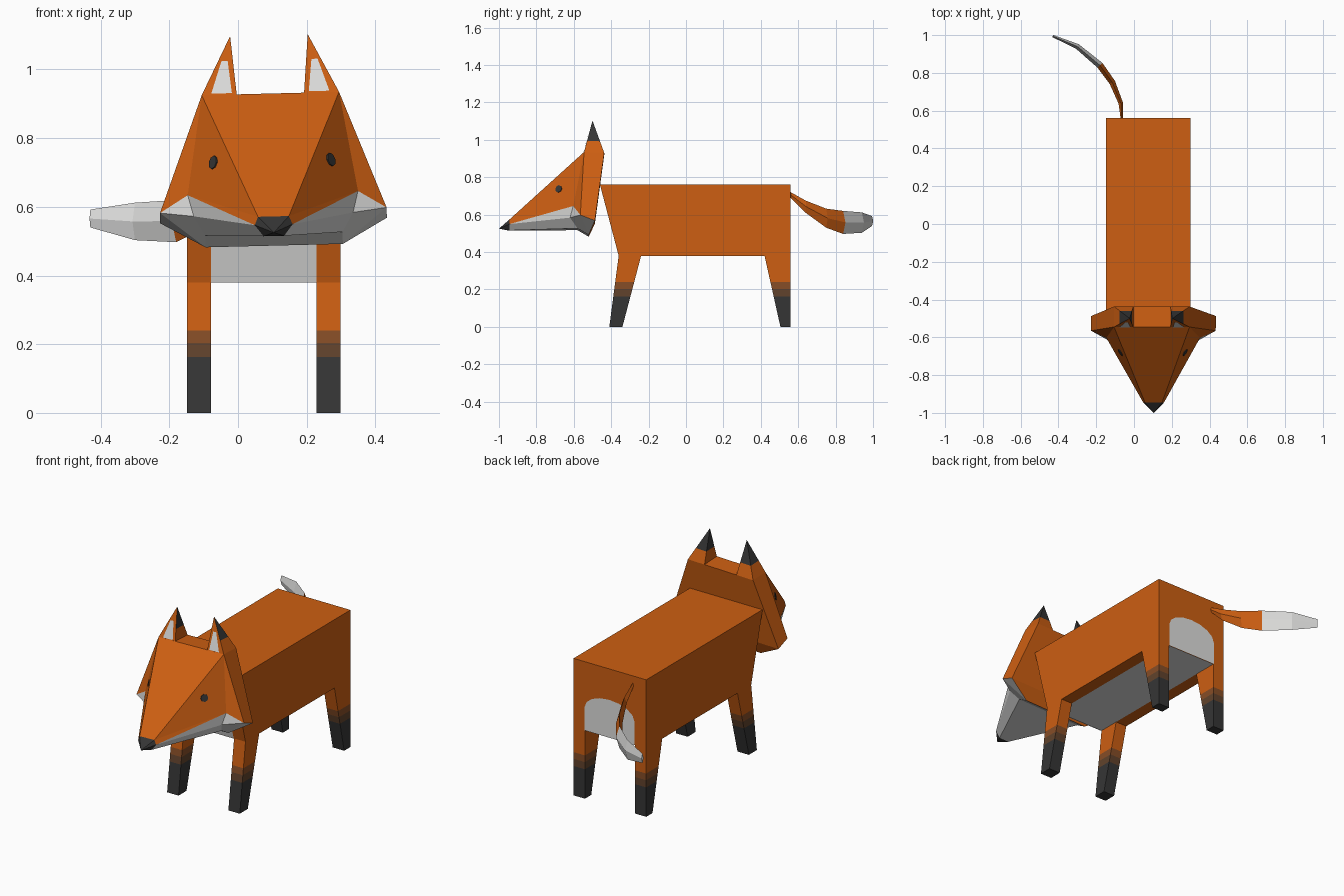
import bpy, bmesh, math
from mathutils import Vector, Matrix

cube = bpy.data.objects.get("Cube")
if cube:
    bpy.data.objects.remove(cube, do_unlink=True)


def material(name, rgb):
    m = bpy.data.materials.new(name)
    m.use_nodes = True
    m.diffuse_color = (*rgb, 1)
    m.node_tree.nodes["Principled BSDF"].inputs["Base Color"].default_value = (*rgb, 1)
    return m


COLOURS = {
    "orange": material("orange_fur", (0.61, 0.114, 0.006)),
    "white": material("white_fur", (0.73, 0.73, 0.72)),
    "brown": material("brown_fur", (0.24, 0.075, 0.02)),
    "dark_brown": material("dark_brown_fur", (0.12, 0.055, 0.025)),
    "black": material("black_fur", (0.036, 0.036, 0.036)),
}
NAMES = list(COLOURS)


def build(name, verts, faces, matrix=Matrix(), solid=True):
    """Make a flat-shaded object from points and (indices, colour) faces."""
    bm = bmesh.new()
    points = [bm.verts.new(matrix @ Vector(v)) for v in verts]
    for indices, colour in faces:
        bm.faces.new([points[i] for i in indices]).material_index = NAMES.index(colour)
    if solid:
        bmesh.ops.recalc_face_normals(bm, faces=bm.faces)
    mesh = bpy.data.meshes.new(name)
    bm.to_mesh(mesh)
    bm.free()
    for m in COLOURS.values():
        mesh.materials.append(m)
    obj = bpy.data.objects.new(name, mesh)
    bpy.context.collection.objects.link(obj)
    return obj


def loft(name, rings, colours, matrix=Matrix()):
    """Join rings of equal size; one colour per segment, caps take the end colours."""
    n = len(rings[0])
    faces = [(range(n), colours[0]),
             (range(n * (len(rings) - 1), n * len(rings)), colours[-1])]
    for r, colour in enumerate(colours):
        for i in range(n):
            j = (i + 1) % n
            faces.append(((r * n + i, r * n + j, r * n + n + j, r * n + n + i), colour))
    return build(name, [p for ring in rings for p in ring], faces, matrix)


def lettered(name, corners, one_side, middle, matrix):
    """Corners are capital letters, their mirror images small letters."""
    points = dict(corners)
    points.update({k.lower(): (-x, y, z) for k, (x, y, z) in corners.items()})
    keys = list(points)
    faces = [(f, c) for f, c in one_side] + [(f.swapcase(), c) for f, c in one_side] + middle
    build(name, [points[k] for k in keys], [([keys.index(k) for k in f], c) for f, c in faces], matrix)


# Torso, with a white belly strip between the legs
BODY = Matrix.Translation((0.075, 0, 0))
OUT, IN = 0.223, 0.153
side = [(-0.46, 0.76), (0.56, 0.76), (0.56, 0.38), (-0.36, 0.38)]
torso = loft("torso", [[(x, y, z) for y, z in side] for x in (-OUT, -IN, IN, OUT)],
             ["orange"] * 3, BODY)
for p in torso.data.polygons:
    if p.normal.z < -0.9 and abs(p.center.x - 0.075) < 0.1:
        p.material_index = NAMES.index("white")

# Arched white patches on chest and rump
arch = [(-IN, 0.38), (IN, 0.38)]
arch += [(IN * math.cos(a * math.pi / 8), 0.51 + 0.08 * math.sin(a * math.pi / 8)) for a in range(9)]
chest = [(x, -0.363 - 0.263 * (z - 0.38), z) for x, z in arch]
rump = [(x, 0.563, z) for x, z in reversed(arch)]
build("chest_patch", chest, [(range(len(chest)), "white")], BODY, False)
build("rump_patch", rump, [(range(len(rump)), "white")], BODY, False)

# Legs fading from orange to black
LEVELS = (0.38, 0.24, 0.203, 0.163, 0)
for end, top, foot in (("front", (-0.36, -0.24), (-0.41, -0.34)),
                       ("back", (0.42, 0.56), (0.505, 0.56))):
    for label, s in (("left", 1), ("right", -1)):
        rings = []
        for z in LEVELS:
            t = 1 - z / 0.38
            y0, y1 = (a + (b - a) * t for a, b in zip(top, foot))
            rings.append([(s * IN, y0, z), (s * OUT, y0, z), (s * OUT, y1, z), (s * IN, y1, z)])
        loft(f"{end}_{label}_leg", rings, ["orange", "brown", "dark_brown", "black"], BODY)

# Tail: a thin upright blade swept sideways (x, y, bottom, top, half thickness)
path = [(-0.065, 0.56, 0.69, 0.72, 0.006), (-0.07, 0.64, 0.61, 0.675, 0.012),
        (-0.115, 0.75, 0.53, 0.632, 0.016), (-0.18, 0.84, 0.497, 0.62, 0.018),
        (-0.3, 0.94, 0.503, 0.612, 0.014), (-0.43, 0.995, 0.54, 0.592, 0.006)]
rings = []
for i, (x, y, low, high, w) in enumerate(path):
    a, b = path[max(i - 1, 0)], path[min(i + 1, len(path) - 1)]
    n = Vector((b[1] - a[1], a[0] - b[0], 0)).normalized() * w
    mid = Vector((x, y, (low + high) / 2))
    rings.append([(x, y, low), mid + n, (x, y, high), mid - n])
loft("tail", rings, ["orange"] * 3 + ["white"] * 2)

# Head, tilted very slightly to one side
HEAD = Matrix.Translation((0.1, 0, 0.7)) @ Matrix.Rotation(-0.025, 4, "Y") @ Matrix.Translation((0, 0, -0.7))
corners = {
    "A": (0.2, -0.545, 0.93), "B": (0.2, -0.437, 0.925),       # crown
    "C": (0.33, -0.565, 0.59), "D": (0.33, -0.487, 0.56),      # cheek
    "E": (0.2, -0.52, 0.487), "F": (0.2, -0.58, 0.522),        # jaw
    "G": (0.232, -0.62, 0.578), "W": (0.248, -0.603, 0.64),    # cheek stripe
    "N": (0.045, -0.945, 0.572), "M": (0.055, -0.945, 0.548), "L": (0.03, -0.945, 0.515),
}
lettered("head", corners,
         [("ANW", "orange"), ("NMW", "orange"), ("AWC", "orange"), ("ACDB", "orange"),
          ("WMG", "white"), ("WGC", "white"), ("LMGF", "white"), ("GCEF", "white"),
          ("CDE", "white")],
         [("ABba", "orange"), ("ANna", "orange"), ("BDdb", "orange"), ("DEed", "orange"),
          ("FEef", "white"), ("LFfl", "white"), ("NMLlmn", "black")], HEAD)

# Nose tip
tip = (0, -1, 0.525)
ring = [corners[k] for k in "NML"] + [(-corners[k][0], *corners[k][1:]) for k in "LMN"]
build("nose", ring + [tip],
      [((i, (i + 1) % 6, 6), "black") for i in range(6)] + [(range(6), "black")], HEAD)

# Ears with black backs and white linings, and eyes
a, n, w = (Vector(corners[k]) for k in "ANW")
normal = (n - a).cross(w - a).normalized()
if normal.x < 0:
    normal.negate()
eye_yz = Vector((0.17, -0.68, 0.733))
eye = eye_yz - normal * (eye_yz - a).dot(normal)
across = normal.cross(Vector((0, 0, 1))).normalized()
up = normal.cross(across)

for label, s in (("left", 1), ("right", -1)):
    side_matrix = HEAD @ Matrix.Diagonal((s, 1, 1, 1))
    base = [Vector(p) for p in ((0.098, -0.545, 0.928), (0.2, -0.545, 0.93),
                                (0.2, -0.437, 0.925), (0.098, -0.437, 0.925))]
    peak = Vector((0.113, -0.5, 1.1))
    middle = [p.lerp(peak, 0.36) for p in base]
    faces = [((0, 1, 2, 3), "orange")]
    for i in range(4):
        j = (i + 1) % 4
        faces.append(((i, j, 4 + j, 4 + i), "orange"))
        faces.append(((4 + i, 4 + j, 8), "orange" if i == 0 else "black"))
    build(f"{label}_ear", base + middle + [peak], faces, side_matrix)

    lining = [(0.112, 0.934), (0.172, 0.934), (0.14, 1.028), (0.122, 1.028)]
    lining = [(x, -0.548 + 0.265 * (z - 0.93), z) for x, z in lining]
    build(f"{label}_ear_lining", lining[::s], [(range(4), "white")], side_matrix, False)

    discs = [[eye + normal * h + 0.02 * (across * math.cos(t) + up * math.sin(t))
              for t in (k * math.pi / 4 for k in range(8))] for h in (-0.003, 0.004)]
    loft(f"{label}_eye", discs, ["black"], side_matrix)
